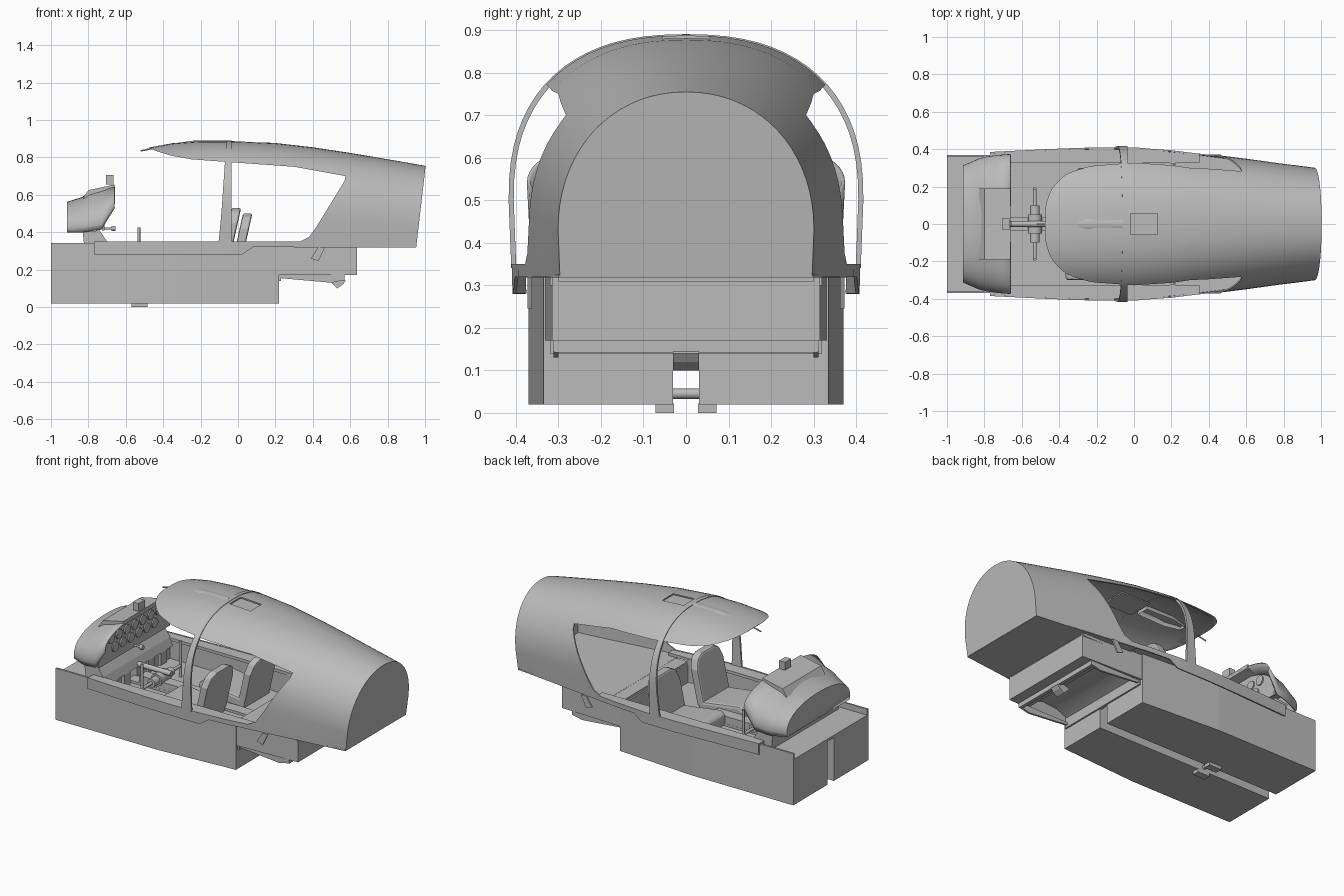
import bpy, bmesh, math
from mathutils import Vector

cube = bpy.data.objects.get("Cube")
if cube:
    bpy.data.objects.remove(cube)

grey = bpy.data.materials.new("primer grey")
grey.use_nodes = True
grey.diffuse_color = (0.5, 0.5, 0.5, 1)
grey.node_tree.nodes["Principled BSDF"].inputs["Base Color"].default_value = (0.5, 0.5, 0.5, 1)


def finish(name, verts, faces, smooth=None):
    mesh = bpy.data.meshes.new(name)
    mesh.from_pydata(verts, [], faces)
    bm = bmesh.new()
    bm.from_mesh(mesh)
    bmesh.ops.recalc_face_normals(bm, faces=bm.faces)
    bm.to_mesh(mesh)
    bm.free()
    mesh.materials.append(grey)
    ob = bpy.data.objects.new(name, mesh)
    bpy.context.collection.objects.link(ob)
    if smooth:
        select(ob)
        bpy.ops.object.shade_smooth_by_angle(angle=math.radians(smooth))
    return ob


def select(ob):
    bpy.ops.object.select_all(action='DESELECT')
    ob.select_set(True)
    bpy.context.view_layer.objects.active = ob


def modify(ob, kind, **settings):
    m = ob.modifiers.new(kind.lower(), kind)
    for key, value in settings.items():
        setattr(m, key, value)
    select(ob)
    bpy.ops.object.modifier_apply(modifier=m.name)


def cut(ob, cutter):
    modify(ob, 'BOOLEAN', operation='DIFFERENCE', solver='EXACT', object=cutter)
    bpy.data.objects.remove(cutter)


def loft(name, rings, front=False, back=False, closed=False, smooth=35):
    n = len(rings[0])
    verts = [p for r in rings for p in r]
    faces = []
    for i in range(len(rings) - 1):
        for j in range(n if closed else n - 1):
            k = (j + 1) % n
            faces.append((i * n + j, i * n + k, i * n + n + k, i * n + n + j))
    if front:
        faces.append(list(range(n)))
    if back:
        faces.append(list(range(len(verts) - n, len(verts))))
    return finish(name, verts, faces, smooth)


def prism(name, poly, lo, hi, axis='y', smooth=None):
    # poly is (x, z) for axis y, and (x, y) for axis z
    place = (lambda p, d: (p[0], d, p[1])) if axis == 'y' else (lambda p, d: (p[0], p[1], d))
    return loft(name, [[place(p, d) for p in poly] for d in (lo, hi)], True, True, True, smooth)


def box(name, x0, x1, y0, y1, z0, z1):
    return prism(name, [(x0, y0), (x1, y0), (x1, y1), (x0, y1)], z0, z1, 'z')


def rod(name, a, b, r, sides=12):
    a, b = Vector(a), Vector(b)
    q = (b - a).to_track_quat('Z', 'Y')
    ring = [q @ Vector((r * math.cos(math.tau * i / sides), r * math.sin(math.tau * i / sides), 0))
            for i in range(sides)]
    return loft(name, [[p + a for p in ring], [p + b for p in ring]], True, True, True)


def arch(x, w, base, shoulder, top, power, steps=36):
    pts = [(x, w * 0.985, base)]
    for i in range(steps + 1):
        a = math.pi * i / steps
        c, s = math.cos(a), math.sin(a)
        pts.append((x, w * math.copysign(abs(c) ** (2 / power), c),
                    shoulder + (top - shoulder) * abs(s) ** (2 / power)))
    return pts + [(x, -w * 0.985, base)]


# Hull outline: station, half width, roof height
OUTLINE = [(-0.77, .385, .79), (-.47, .40, .85), (-.35, .405, .872), (-.2, .41, .883), (0, .41, .883),
           (.2, .395, .873), (.4, .37, .85), (.6, .345, .82), (.8, .32, .786), (1, .298, .752)]


def hull(x):
    for a, b in zip(OUTLINE, OUTLINE[1:]):
        if x <= b[0]:
            t = (x - a[0]) / (b[0] - a[0])
            return [u + (v - u) * t for u, v in zip(a[1:], b[1:])]


def hull_ring(x, grow=0):
    w, top = hull(x)
    t = max(0, min(1, x))
    ring = arch(x, w + grow, .28 if x < .05 else .32, .5 - .07 * t, top + grow, 2.4 - .3 * t)
    lean = .116 * max(0, x - .6) / .4
    return [(px - lean * (top - z), y, z) for px, y, z in ring]


# Fuselage shell with side openings, windscreen opening and roof hatch
stations = sorted([s[0] for s in OUTLINE] + [-.41, -.28, -.1, .02, .08, .3, .5, .7, .9])
shell = loft("fuselage_shell", [hull_ring(x) for x in stations], back=True)
modify(shell, 'SOLIDIFY', thickness=.008, offset=0)
opening = [(-1.2, .35), (.33, .35), (.38, .375), (.42, .43), (.57, .675), (.575, .7), (.3, .75), (-.05, .775),
           (-.25, .79), (-.36, .81), (-.44, .835), (-.475, .85), (-.49, 1.2), (-1.2, 1.2)]
cut(shell, prism("opening_cutter", opening, -1, 1))
cut(shell, box("hatch_cutter", -.02, .125, -.055, .055, .8, 1))
select(shell)
bpy.ops.object.shade_smooth_by_angle(angle=math.radians(35))
box("hatch_floor", -.045, .15, -.08, .08, .858, .866)

# Roof hoop, wider towards the sills
hoop = []
for x, grow, taper in ((-.062, -.005, .07), (-.062, .007, .07), (-.036, .007, .0), (-.036, -.005, .0)):
    ring = [p for p in hull_ring(-.05, grow)]
    hoop.append([(x - taper * (.885 - z), y, max(z, .34)) for _, y, z in ring])
loft("roof_hoop", hoop + hoop[:1])

# Roof fairing and pitot rod
loft("roof_fairing", [arch(x, w, .85, .86, top, 2) for x, w, top in
                      ((-.35, .02, .872), (-.25, .045, .889), (-.06, .04, .891))], True, True)
rod("pitot_rod", (-.52, 0, .835), (-.44, 0, .852), .004)

# Tail floor
xs = [.3, .5, .7, .95]
prism("tail_floor", [(x, hull(x)[0] * .985) for x in xs] + [(x, -hull(x)[0] * .985) for x in reversed(xs)],
      .318, .326, 'z')

for s, side in ((1, "left"), (-1, "right")):
    # Lower tub half: hollow block with floor, wall and footwell shelf
    edge = [(-1, .37), (-.3, .37), (.22, .335)]
    prism(side + "_tub_floor", [(x, s * y) for x, y in edge + [(.22, .03), (-1, .03)]], .02, .2, 'z')
    prism(side + "_tub_wall", [(x, s * y) for x, y in edge] +
          [(x, s * (y - .012)) for x, y in reversed(edge)], .2, .342, 'z')
    prism(side + "_footwell", [(-1, s * .36), (-.72, s * .36), (-.72, s * .03), (-1, s * .03)], .2, .305, 'z')
    # Sill between tub and shell
    sx = [-.77, -.4, 0, .35]
    prism(side + "_sill", [(x, s * hull(x)[0] * .985) for x in sx] + [(x, s * .325) for x in reversed(sx)],
          .33, .348, 'z')
    # Rear tub wall and belly step
    prism(side + "_rear_tub_wall", [(.22, s * .33), (.635, s * .315), (.635, s * .30), (.22, s * .315)],
          .17, .325, 'z')
    prism(side + "_belly_lip", [(.22, .17), (.22, .155), (.5, .13), (.57, .145), (.57, .17)], s * .3, s * .312)
    prism(side + "_drain_tab", [(.39, .26), (.43, .32), (.465, .32), (.43, .245)], s * .362, s * .372)

    # Seat: cushion and reclined rounded back
    dx, dz = (-.035, .01) if s < 0 else (.025, -.02)
    seat = prism(side + "_seat_cushion", [(dx + x, z) for x, z in
                 ((-.33, .21), (-.33, .28), (-.3, .3), (-.02, .26), (-.02, .2))], s * .17 - .13, s * .17 + .13)
    modify(seat, 'BEVEL', width=.015, segments=2)
    outline = [(-.13, .22), (.13, .22), (.13, .44), (.105, .5), (.06, .52), (-.06, .52), (-.105, .5), (-.13, .44)]
    rings = [[(dx - .06 + t + (z - .24) * .22, s * .17 + y, z + dz) for y, z in outline] for t in (0, .05)]
    back = loft(side + "_seat_back", rings, True, True, True, None)
    modify(back, 'BEVEL', width=.01, segments=2)
    # Control stick, pedals, canopy rail
    rod(side + "_control_stick", (-.53, s * .19, .2), (-.53, s * .19, .425), .008)
    for y in (.12, .24):
        box(side + "_pedal", -.7, -.68, s * y - .03, s * y + .03, .22, .3)
    # Belly bracket step
    box(side + "_belly_step", -.57, -.485, s * .05 - .022, s * .05 + .022, 0, .022)

# Rear tub: ceiling, end walls and curved belly pan
box("rear_tub_ceiling", .22, .63, -.32, .32, .30, .325)
box("rear_tub_end", .5, .635, -.31, .31, .17, .31)
box("rear_tub_front", .21, .23, -.32, .32, .14, .31)
pan = [(.23, .2), (.3, .23), (.4, .24), (.47, .22), (.5, .175), (.51, .175), (.48, .25), (.4, .26), (.3, .25), (.23, .22)]
prism("belly_pan", pan, -.305, .305, smooth=40)
box("belly_crossbar", .55, .57, -.31, .31, .142, .172)
prism("tail_bracket", [(.49, .14), (.53, .1), (.56, .12), (.575, .14), (.55, .16)], -.03, .03)

# Centre tunnel over the keel slot
box("tunnel_top", -.74, .22, -.036, .036, .19, .215)
box("footwell_bridge", -1, -.72, -.035, .035, .29, .305)
box("centre_console", -.66, -.2, -.035, .035, .2, .26)
rod("control_crossbar", (-.53, -.19, .27), (-.53, .19, .27), .01)
for half, r in ((.1, .026), (.05, .038)):
    rod("trim_drum", (-.53, -half, .27), (-.53, half, .27), r, 20)
rod("throttle_shaft", (-.71, 0, .31), (-.46, 0, .31), .016)
rod("throttle_rod", (-.72, 0, .42), (-.66, 0, .42), .006)
rod("throttle_knob", (-.675, 0, .42), (-.655, 0, .42), .014)
rod("belly_axle", (-.53, -.04, .045), (-.53, .04, .045), .012)

# Instrument cowl, panel and gauges
cowl = loft("instrument_cowl", [arch(x, w, b, b + h, t, 2.3) for x, w, b, h, t in
            ((-.912, .31, .40, .02, .56), (-.83, .345, .40, .03, .585), (-.795, .355, .405, .03, .615),
             (-.73, .365, .415, .03, .633), (-.66, .37, .53, .01, .65))], front=True)
modify(cowl, 'SOLIDIFY', thickness=.008, offset=0)
panel = [(y, z) for _, y, z in arch(0, .355, .41, .44, .625, 2.3)]
loft("instrument_panel", [[(x, y, z) for y, z in panel] for x in (-.728, -.715)], True, True, True)
for row, z in enumerate((.55, .485)):
    for i in range(7 - row):
        y = (i - (6 - row) / 2) * .078
        rod("gauge", (-.72, y, z), (-.707, y, z), .029, 20)
prism("cowl_hump", [(-.83, .58), (-.8, .625), (-.66, .655), (-.66, .63)], -.19, .19)
prism("pedestal", [(-.82, .3), (-.83, .4), (-.74, .41), (-.7, .35), (-.68, .3)], -.33, .33)
box("compass", -.705, -.665, -.03, .03, .655, .705)
